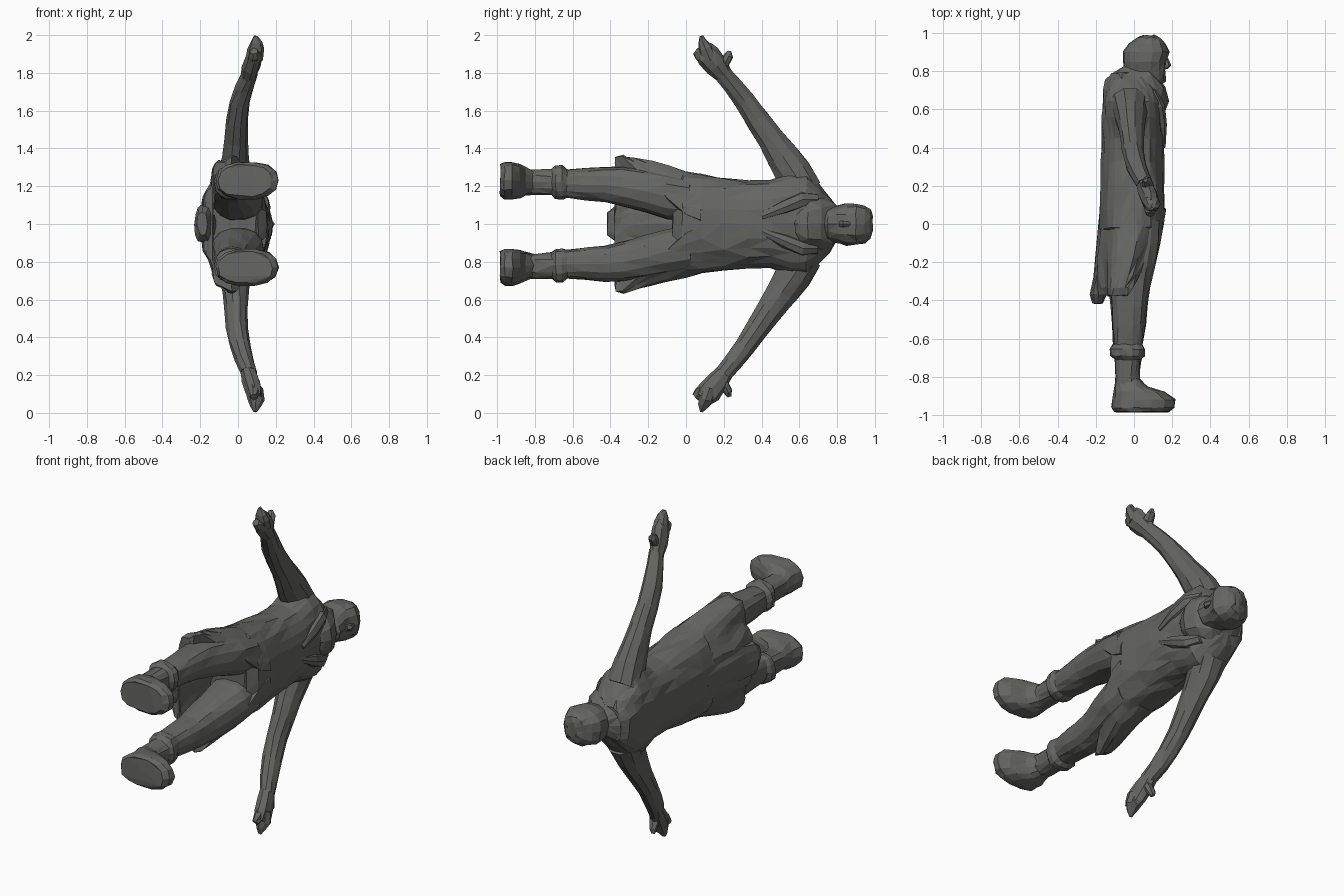
import bpy, bmesh, random
from math import sin, cos, pi, hypot, radians
from mathutils import Vector

random.seed(4)
cloth = bpy.data.materials.new("dark grey")
cloth.diffuse_color = (0.13, 0.13, 0.125, 1)


def loft(name, rings, jitter=0.004):
    """Skin closed rings of points, cap both ends, keep flat faces."""
    bm = bmesh.new()
    rows = [[bm.verts.new(Vector(p) + Vector([random.uniform(-jitter, jitter) for _ in range(3)]))
             for p in ring] for ring in rings]
    n = len(rows[0])
    for a, b in zip(rows, rows[1:]):
        for i in range(n):
            j = (i + 1) % n
            bm.faces.new((a[i], a[j], b[j], b[i]))
    bm.faces.new(rows[0])
    bm.faces.new(rows[-1])
    bmesh.ops.triangulate(bm, faces=bm.faces[:])
    bmesh.ops.recalc_face_normals(bm, faces=bm.faces[:])
    me = bpy.data.meshes.new(name)
    bm.to_mesh(me)
    bm.free()
    me.materials.append(cloth)
    ob = bpy.data.objects.new(name, me)
    bpy.context.collection.objects.link(ob)
    return ob


def oval(y, x0, x1, z0, z1, n=16, power=0.85):
    """Rounded cross-section at a given y, from its extents."""
    pts = []
    for k in range(n):
        a = 2 * pi * k / n
        c, s = cos(a), sin(a)
        c = abs(c) ** power * (1 if c > 0 else -1)
        s = abs(s) ** power * (1 if s > 0 else -1)
        pts.append(((x0 + x1) / 2 + c * (x1 - x0) / 2, y, (z0 + z1) / 2 + s * (z1 - z0) / 2))
    return pts


def body(name, stations, n=16, side=None, **kw):
    """Loft along y; a side of +1 or -1 puts z on that half of the figure."""
    rings = []
    for y, x0, x1, z0, z1 in stations:
        if side:
            z0, z1 = sorted((1 + side * z0, 1 + side * z1))
        else:
            z0, z1 = 1 + z0, 1 + z1
        rings.append(oval(y, x0, x1, z0, z1, n))
    return loft(name, rings, **kw)


def limb(name, path, side, n=10):
    """Tube along (x, y, z offset, radius in x, radius across)."""
    rings = []
    for i, (x, y, z, rx, rt) in enumerate(path):
        a, b = path[max(i - 1, 0)], path[min(i + 1, len(path) - 1)]
        dy, dz = b[1] - a[1], b[2] - a[2]
        d = hypot(dy, dz)
        rings.append([(x + rx * cos(2 * pi * k / n),
                       y - dz / d * rt * sin(2 * pi * k / n),
                       1 + side * (z + dy / d * rt * sin(2 * pi * k / n))) for k in range(n)])
    return loft(name, rings, 0.003)


# Torso with sloping shoulders
body("torso", [
    (0.79, -0.12, 0.04, -0.10, 0.10), (0.76, -0.15, 0.09, -0.15, 0.15),
    (0.70, -0.16, 0.13, -0.21, 0.21), (0.64, -0.165, 0.15, -0.27, 0.27),
    (0.56, -0.17, 0.15, -0.27, 0.27), (0.45, -0.17, 0.155, -0.235, 0.235),
    (0.33, -0.175, 0.155, -0.23, 0.23), (0.20, -0.175, 0.16, -0.245, 0.245),
    (0.08, -0.18, 0.16, -0.265, 0.265), (-0.02, -0.18, 0.155, -0.275, 0.275),
    (-0.07, -0.14, 0.11, -0.23, 0.23)], n=24, jitter=0.006)

# Open coat skirt: a thick C-shaped shell that parts at the front
skirt = []
for y, x0, x1, w, gap in [(0.08, -0.175, 0.165, 0.265, 4), (0.0, -0.18, 0.16, 0.28, 10),
                          (-0.09, -0.185, 0.155, 0.305, 26), (-0.18, -0.19, 0.135, 0.325, 44),
                          (-0.27, -0.19, 0.11, 0.345, 62), (-0.335, -0.185, 0.085, 0.36, 74),
                          (-0.375, -0.18, 0.07, 0.345, 80)]:
    m, cx, hx = 28, (x0 + x1) / 2, (x1 - x0) / 2
    angs = [radians(gap + (360 - 2 * gap) * k / m) for k in range(m + 1)]
    fold = 0.03 * max(0, 0.1 - y)
    outer = [(cx + (hx + fold * cos(9 * a)) * cos(a), y, 1 + (w + fold * cos(9 * a)) * sin(a)) for a in angs]
    inner = [(cx + (hx - 0.045) * cos(a), y, 1 + (w - 0.055) * sin(a)) for a in reversed(angs)]
    skirt.append(outer + inner)
loft("coat_skirt", skirt, 0.005)

# Longer tail at the back of the coat
body("coat_tail", [(0.05, -0.185, -0.11, -0.07, 0.07), (-0.12, -0.20, -0.12, -0.09, 0.09),
                   (-0.28, -0.215, -0.13, -0.11, 0.11), (-0.37, -0.23, -0.14, -0.10, 0.10),
                   (-0.415, -0.215, -0.16, -0.06, 0.06)], n=12)

# Scarf, collar and lapels around the neck
body("collar", [(0.83, -0.05, 0.09, -0.06, 0.06), (0.78, -0.12, 0.12, -0.12, 0.12),
                (0.72, -0.14, 0.16, -0.16, 0.16), (0.65, -0.13, 0.18, -0.15, 0.15),
                (0.60, -0.08, 0.17, -0.11, 0.11), (0.55, -0.04, 0.14, -0.06, 0.06)],
     n=14, jitter=0.008)

# Head with chin, brow and rounded crown
body("head", [(0.715, 0.03, 0.13, -0.05, 0.05), (0.75, -0.02, 0.165, -0.085, 0.085),
              (0.80, -0.05, 0.165, -0.10, 0.10), (0.85, -0.06, 0.17, -0.115, 0.11),
              (0.90, -0.06, 0.188, -0.115, 0.11), (0.945, -0.03, 0.165, -0.105, 0.10),
              (0.975, 0.01, 0.14, -0.08, 0.08), (0.988, 0.05, 0.11, -0.045, 0.045)], n=14)
body("nose", [(0.87, 0.15, 0.178, -0.012, 0.012), (0.83, 0.14, 0.195, -0.02, 0.02),
              (0.81, 0.14, 0.175, -0.015, 0.015)], n=6, jitter=0)

for side, word in ((1, "left"), (-1, "right")):
    # Trouser leg with a boot cuff
    body(word + "_leg", [
        (0.02, -0.14, 0.14, 0.01, 0.25), (-0.10, -0.14, 0.135, 0.025, 0.27),
        (-0.22, -0.135, 0.11, 0.06, 0.29), (-0.33, -0.13, 0.085, 0.09, 0.305),
        (-0.43, -0.12, 0.07, 0.115, 0.305), (-0.53, -0.115, 0.06, 0.125, 0.295),
        (-0.63, -0.11, 0.045, 0.135, 0.29), (-0.655, -0.125, 0.055, 0.13, 0.31),
        (-0.69, -0.125, 0.055, 0.13, 0.31), (-0.71, -0.10, 0.035, 0.15, 0.29),
        (-0.80, -0.10, 0.03, 0.155, 0.29), (-0.88, -0.10, 0.04, 0.15, 0.29)],
        n=14, side=side)
    # Boot: ankle flares into a long foot towards the front
    body(word + "_boot", [
        (-0.80, -0.095, 0.02, 0.16, 0.28), (-0.85, -0.10, 0.07, 0.145, 0.30),
        (-0.88, -0.105, 0.16, 0.135, 0.32), (-0.92, -0.115, 0.215, 0.13, 0.33),
        (-0.96, -0.12, 0.21, 0.13, 0.33), (-0.983, -0.105, 0.18, 0.145, 0.315)],
        n=14, side=side)
    # Arm spread outwards, reaching slightly forward
    limb(word + "_arm", [
        (-0.02, 0.64, 0.17, 0.10, 0.09), (-0.02, 0.57, 0.27, 0.085, 0.10),
        (-0.015, 0.51, 0.36, 0.07, 0.088), (-0.01, 0.45, 0.45, 0.062, 0.075),
        (-0.005, 0.38, 0.55, 0.058, 0.066), (0.01, 0.31, 0.65, 0.055, 0.057),
        (0.035, 0.25, 0.73, 0.05, 0.053), (0.06, 0.20, 0.79, 0.045, 0.05)], side)
    # Hand: palm, two finger groups and a thumb
    limb(word + "_palm", [
        (0.055, 0.21, 0.775, 0.04, 0.045), (0.07, 0.165, 0.835, 0.048, 0.06),
        (0.085, 0.12, 0.89, 0.045, 0.065), (0.09, 0.09, 0.925, 0.035, 0.05)], side, 8)
    limb(word + "_fingers", [
        (0.085, 0.125, 0.87, 0.045, 0.045), (0.095, 0.105, 0.93, 0.045, 0.04),
        (0.095, 0.088, 0.965, 0.03, 0.026), (0.092, 0.08, 0.995, 0.008, 0.008)], side, 8)
    limb(word + "_curled_fingers", [
        (0.08, 0.12, 0.86, 0.035, 0.035), (0.085, 0.075, 0.895, 0.03, 0.035),
        (0.085, 0.05, 0.915, 0.02, 0.022)], side, 7)
    limb(word + "_thumb", [
        (0.065, 0.17, 0.82, 0.03, 0.035), (0.07, 0.205, 0.855, 0.03, 0.028),
        (0.065, 0.225, 0.89, 0.026, 0.024), (0.06, 0.23, 0.915, 0.012, 0.012)], side, 7)
    # Coat lapel on the chest
    limb(word + "_lapel", [
        (0.09, 0.70, 0.13, 0.03, 0.03), (0.13, 0.62, 0.13, 0.03, 0.04),
        (0.145, 0.52, 0.09, 0.025, 0.035), (0.145, 0.40, 0.04, 0.018, 0.02)], side, 7)
